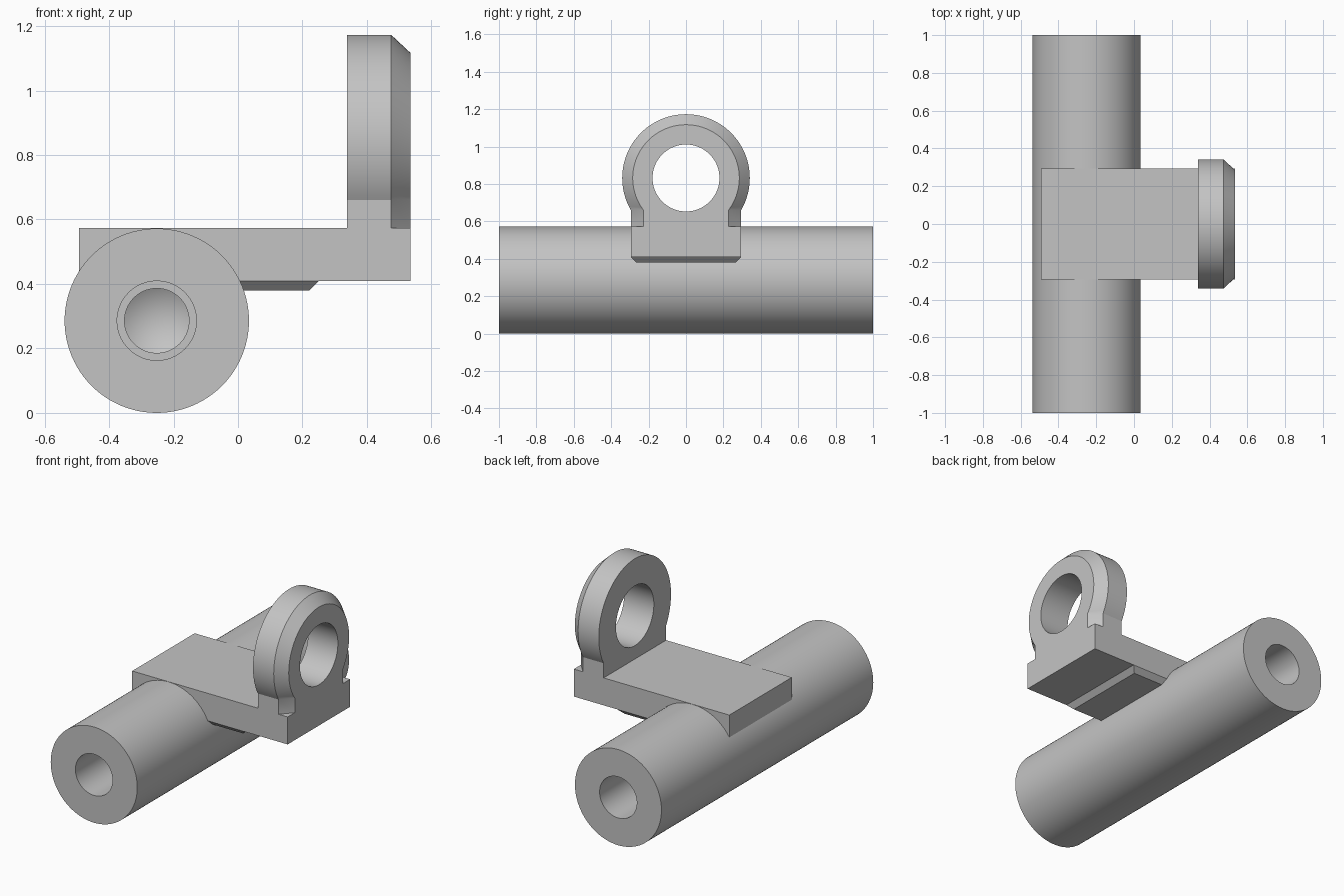
import bpy, bmesh, math
from mathutils import Matrix

cube = bpy.data.objects.get("Cube")
if cube:
    bpy.data.objects.remove(cube, do_unlink=True)

grey = bpy.data.materials.new("plain_grey")
grey.use_nodes = True
colour = (0.55, 0.55, 0.55, 1)
grey.diffuse_color = colour
grey.node_tree.nodes["Principled BSDF"].inputs["Base Color"].default_value = colour


def finish(name, bm):
    bmesh.ops.recalc_face_normals(bm, faces=bm.faces)
    mesh = bpy.data.meshes.new(name)
    bm.to_mesh(mesh)
    bm.free()
    obj = bpy.data.objects.new(name, mesh)
    bpy.context.collection.objects.link(obj)
    mesh.materials.append(grey)
    return obj


def loft(name, rings):
    """Skin a list of equal-length point loops and cap both ends."""
    bm = bmesh.new()
    loops = [[bm.verts.new(p) for p in ring] for ring in rings]
    for a, b in zip(loops, loops[1:]):
        for i in range(len(a)):
            j = (i + 1) % len(a)
            bm.faces.new((a[i], a[j], b[j], b[i]))
    bm.faces.new(loops[0])
    bm.faces.new(loops[-1])
    return finish(name, bm)


def rect(x0, x1, y, z):
    return [(x0, -y, z), (x1, -y, z), (x1, y, z), (x0, y, z)]


def smooth(obj):
    bpy.ops.object.select_all(action="DESELECT")
    bpy.context.view_layer.objects.active = obj
    obj.select_set(True)
    bpy.ops.object.shade_smooth_by_angle(angle=math.radians(25))


def boolean(target, tool, operation):
    mod = target.modifiers.new(operation.lower(), "BOOLEAN")
    mod.operation, mod.object, mod.solver = operation, tool, "EXACT"
    bpy.context.view_layer.objects.active = target
    bpy.ops.object.modifier_apply(modifier=mod.name)
    bpy.data.objects.remove(tool, do_unlink=True)


# Rod turned around y, with a stepped blind bore and drill cone in each end
half = [(0, 0.43), (0.1, 0.49), (0.1, 0.6), (0.123, 0.6), (0.123, 1), (0.286, 1)]
profile = [(r, y) for r, y in half] + [(r, -y) for r, y in reversed(half)]
bm = bmesh.new()
verts = [bm.verts.new((r, y, 0)) for r, y in profile]
edges = [bm.edges.new(pair) for pair in zip(verts, verts[1:])]
bmesh.ops.spin(bm, geom=verts + edges, cent=(0, 0, 0), axis=(0, 1, 0),
               angle=math.tau, steps=96, use_duplicate=False)
bmesh.ops.remove_doubles(bm, verts=bm.verts, dist=0.0001)
bm.transform(Matrix.Translation((-0.252, 0, 0.286)))
rod = finish("rod", bm)
smooth(rod)

# Flat arm reaching out from the rod
SIDE, TOP, END = 0.295, 0.573, 0.535
arm = loft("bracket_arm", [rect(-0.493, END, SIDE, 0.409), rect(-0.493, END, SIDE, TOP)])

# Chamfered pad under the arm
pad = loft("pad", [rect(-0.1, 0.22, 0.265, 0.379), rect(-0.1, 0.25, SIDE, 0.409),
                   rect(-0.1, 0.25, SIDE, 0.45)])

# Upright eye with straight neck and a bevelled outer rim
EYE_Z = 0.832


def eye_outline(x, radius, neck):
    start = math.acos(neck / radius)
    steps = 72
    points = [(x, neck, 0.5)]
    for i in range(steps + 1):
        a = -start + (math.pi + 2 * start) * i / steps
        points.append((x, radius * math.cos(a), EYE_Z + radius * math.sin(a)))
    return points + [(x, -neck, 0.5)]


eye = loft("eye", [eye_outline(0.338, 0.341, SIDE), eye_outline(0.475, 0.341, SIDE),
                   eye_outline(END, 0.285, 0.228)])

# Round hole through the eye
bm = bmesh.new()
bmesh.ops.create_cone(bm, cap_ends=True, segments=72, radius1=0.179, radius2=0.179, depth=0.6,
                      matrix=Matrix.Translation((0.44, 0, EYE_Z)) @ Matrix.Rotation(math.pi / 2, 4, "Y"))
boolean(eye, finish("hole_cutter", bm), "DIFFERENCE")

# Join the bracket into one clean solid
boolean(arm, pad, "UNION")
boolean(arm, eye, "UNION")
arm.name = "bracket"
smooth(arm)
